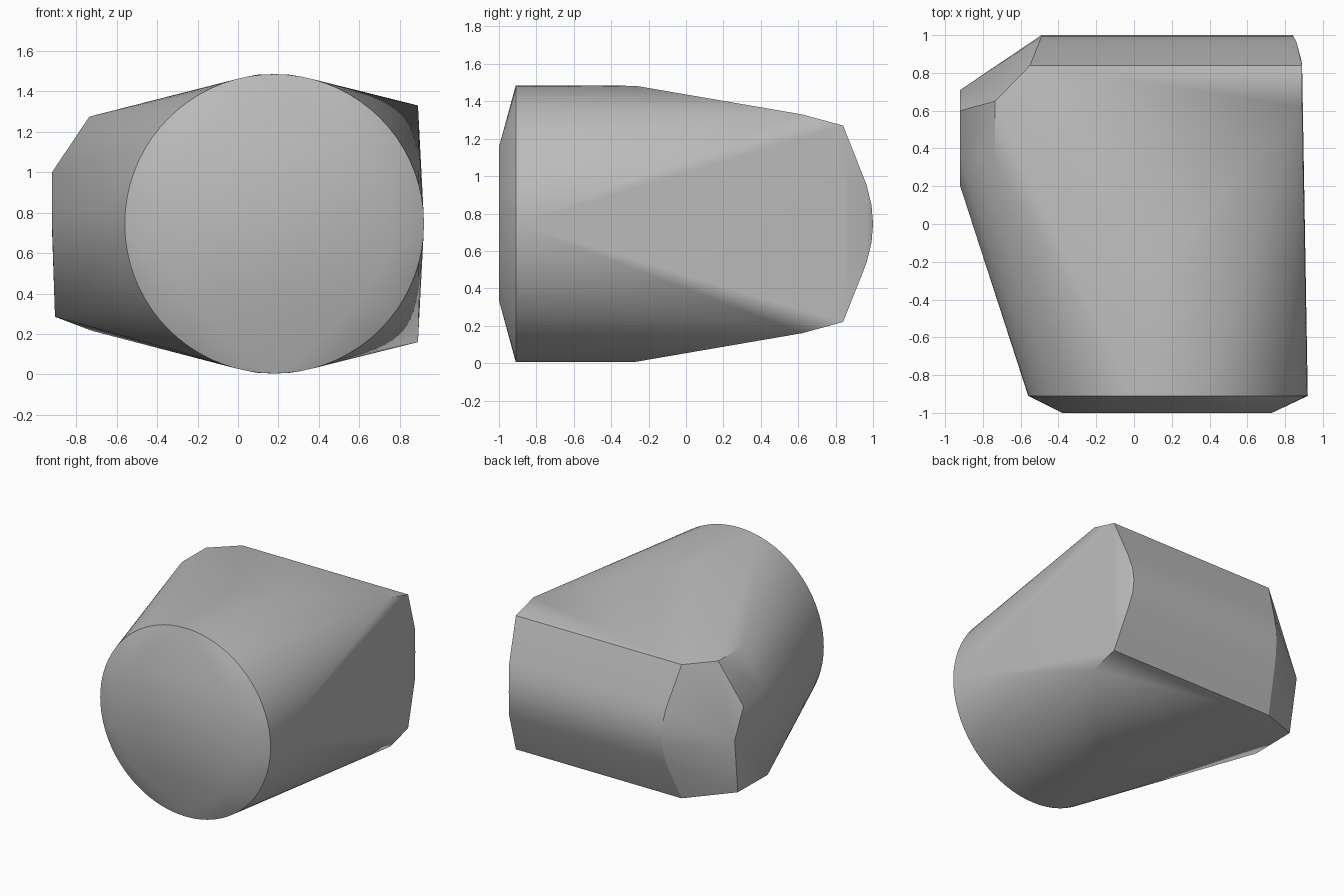
import bpy, bmesh, math

cube = bpy.data.objects.get("Cube")
if cube:
    bpy.data.objects.remove(cube, do_unlink=True)

MID = 0.745  # height of the horizontal symmetry plane

# One grey for the whole body
grey = bpy.data.materials.new("plain grey")
grey.use_nodes = True
colour = (0.5, 0.5, 0.5, 1)
grey.diffuse_color = colour
grey.node_tree.nodes["Principled BSDF"].inputs["Base Color"].default_value = colour


def mirrored(points):
    """Points given as x, y, offset from the middle height, both ways."""
    return [(x, y, MID + s * h) for x, y, h in points for s in (1, -1)]


# Round front rim
SIDES = 72
rim = [(0.18 + 0.74 * math.cos(a), -0.91, MID + 0.74 * math.sin(a))
       for a in (math.tau * i / SIDES for i in range(SIDES))]

# Flat nose plate, slightly raised from the rim
nose = mirrored([(-0.38, -1, 0.18), (-0.22, -1, 0.40), (0.57, -1, 0.41), (0.73, -1, 0.16)])

# Crown, rear shoulders and rounded back, alike above and below
shell = mirrored([
    (0.10, -0.27, 0.738), (0.25, -0.27, 0.738),
    (0.89, 0.62, 0.585), (0.89, 0.84, 0.525), (-0.55, 0.84, 0.525),
    (0.885, 0.87, 0.2), (0.86, 0.965, 0.21), (-0.50, 0.965, 0.21),
    (0.845, 0.992, 0.1), (-0.49, 0.992, 0.1), (0.84, 1, 0), (-0.49, 1, 0),
])

# Chamfered side corner: shoulder above, keel below
side = [
    (-0.735, 0.35, 1.275), (-0.735, 0.65, 1.275),
    (-0.92, 0.60, 0.95), (-0.92, 0.36, 1.0), (-0.92, 0.71, 0.72),
    (-0.92, 0.20, 0.76), (-0.905, 0.65, 0.29), (-0.905, 0.28, 0.285),
    (-0.72, 0.53, 0.215),
]

# Wrap everything in one tight convex skin
bm = bmesh.new()
for p in rim + nose + shell + side:
    bm.verts.new(p)
bmesh.ops.remove_doubles(bm, verts=bm.verts, dist=0.001)
hull = bmesh.ops.convex_hull(bm, input=bm.verts)
loose = [v for v in bm.verts if not v.link_faces]
bmesh.ops.delete(bm, geom=loose, context="VERTS")
bmesh.ops.recalc_face_normals(bm, faces=bm.faces)

mesh = bpy.data.meshes.new("body")
bm.to_mesh(mesh)
bm.free()
mesh.materials.append(grey)
body = bpy.data.objects.new("body", mesh)
bpy.context.collection.objects.link(body)

bpy.context.view_layer.objects.active = body
body.select_set(True)
bpy.ops.object.shade_smooth_by_angle(angle=math.radians(30))
